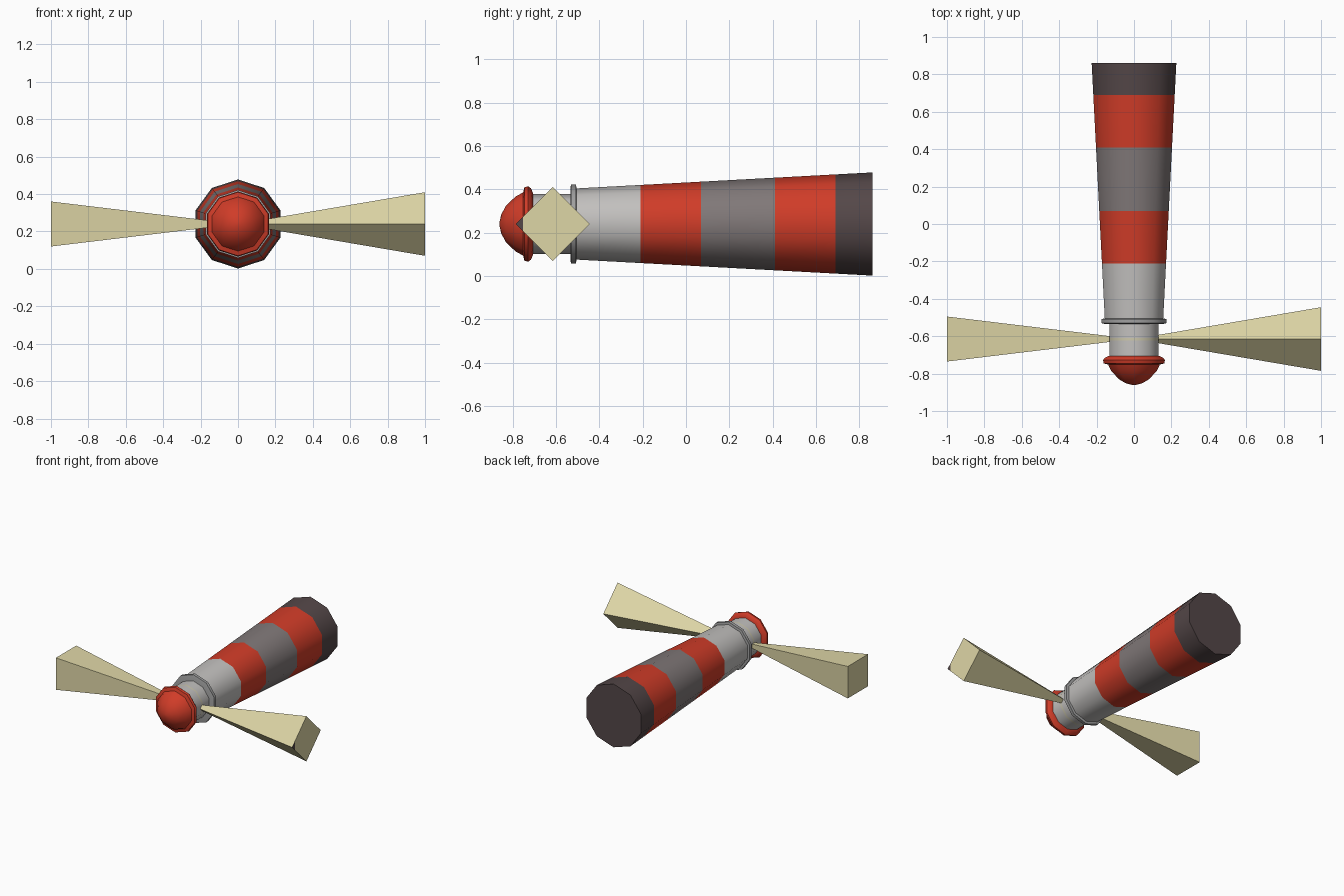
import bpy, bmesh, math

if "Cube" in bpy.data.objects:
    bpy.data.objects.remove(bpy.data.objects["Cube"])

CZ = 0.24      # height of the long axis
SIDES = 10


def mat(name, r, g, b):
    m = bpy.data.materials.new(name)
    lin = [((c / 255 + 0.055) / 1.055) ** 2.4 for c in (r, g, b)]
    m.diffuse_color = (*lin, 1)
    m.use_nodes = True
    m.node_tree.nodes["Principled BSDF"].inputs["Base Color"].default_value = m.diffuse_color
    return m


red = mat("red paint", 208, 60, 40)
white = mat("light grey paint", 194, 192, 190)
grey = mat("mid grey paint", 128, 120, 120)
dark = mat("dark base", 84, 71, 72)
trim = mat("gallery grey", 160, 160, 160)
beam = mat("pale yellow light", 222, 214, 166)
glow = mat("lamp glow", 205, 200, 172)


def finish(bm, name, mats, smooth=True):
    bmesh.ops.recalc_face_normals(bm, faces=bm.faces)
    me = bpy.data.meshes.new(name)
    bm.to_mesh(me)
    bm.free()
    for m in mats:
        me.materials.append(m)
    ob = bpy.data.objects.new(name, me)
    bpy.context.collection.objects.link(ob)
    if smooth:
        bpy.ops.object.select_all(action='DESELECT')
        bpy.context.view_layer.objects.active = ob
        ob.select_set(True)
        bpy.ops.object.shade_smooth_by_angle(angle=math.radians(40))
    return ob


def lathe(name, profile, mats, bands=None):
    """Turn (y, radius) points around the long axis; bands gives a material per segment."""
    bm = bmesh.new()
    rings = []
    for y, r in profile:
        rings.append([bm.verts.new((r * math.sin(a), y, CZ + r * math.cos(a)))
                      for a in (2 * math.pi * i / SIDES for i in range(SIDES))])
    for k in range(len(rings) - 1):
        for i in range(SIDES):
            j = (i + 1) % SIDES
            f = bm.faces.new((rings[k][i], rings[k][j], rings[k + 1][j], rings[k + 1][i]))
            f.material_index = bands[k] if bands else 0
    bm.faces.new(rings[0]).material_index = bands[0] if bands else 0
    bm.faces.new(rings[-1]).material_index = bands[-1] if bands else 0
    return finish(bm, name, mats)


# Tapering striped tower
def tower_radius(y):
    return 0.164 + (y + 0.51) / 1.37 * 0.074


stops = [0.86, 0.69, 0.41, 0.07, -0.21, -0.51]
lathe("tower", [(y, tower_radius(y)) for y in stops],
      [dark, red, grey, white], [0, 1, 2, 1, 3])

# Gallery ring
lathe("gallery", [(-0.505, 0.164), (-0.508, 0.182), (-0.53, 0.182), (-0.534, 0.165)], [trim])

# Lamp room with a thin glowing band
lathe("lamp_room", [(-0.52, 0.138), (-0.61, 0.138), (-0.622, 0.138), (-0.72, 0.138)],
      [white, glow], [0, 1, 0])

# Domed roof with brim
lathe("roof", [(-0.705, 0.14), (-0.715, 0.164), (-0.728, 0.174), (-0.745, 0.17),
               (-0.752, 0.145), (-0.785, 0.128), (-0.83, 0.085), (-0.852, 0.045), (-0.86, 0.012)],
     [red])


# Light beams: square pyramids from the lamp, one turned on its corner
def light_beam(name, side, radius, turn):
    bm = bmesh.new()
    cy = -0.615
    near, far = [[bm.verts.new((side * x, cy + r * math.cos(turn + i * math.pi / 2),
                                CZ + r * math.sin(turn + i * math.pi / 2))) for i in range(4)]
                 for x, r in ((0.02, radius * 0.02), (1.0, radius))]
    for i in range(4):
        j = (i + 1) % 4
        bm.faces.new((near[i], near[j], far[j], far[i]))
    bm.faces.new(near)
    end = bm.faces.new(far)
    if turn == 0:
        # dark corner on the end face
        bmesh.ops.bisect_plane(bm, geom=[end] + list(end.edges) + list(end.verts),
                               plane_co=(1, -0.752, CZ), plane_no=(0, 1, 0))
        for f in bm.faces:
            c = f.calc_center_median()
            if c.x > 0.99 and c.y < -0.752:
                f.material_index = 1
    return finish(bm, name, [beam, dark], smooth=False)


light_beam("right_beam", 1, 0.17, 0)
light_beam("left_beam", -1, 0.17, math.pi / 4)
